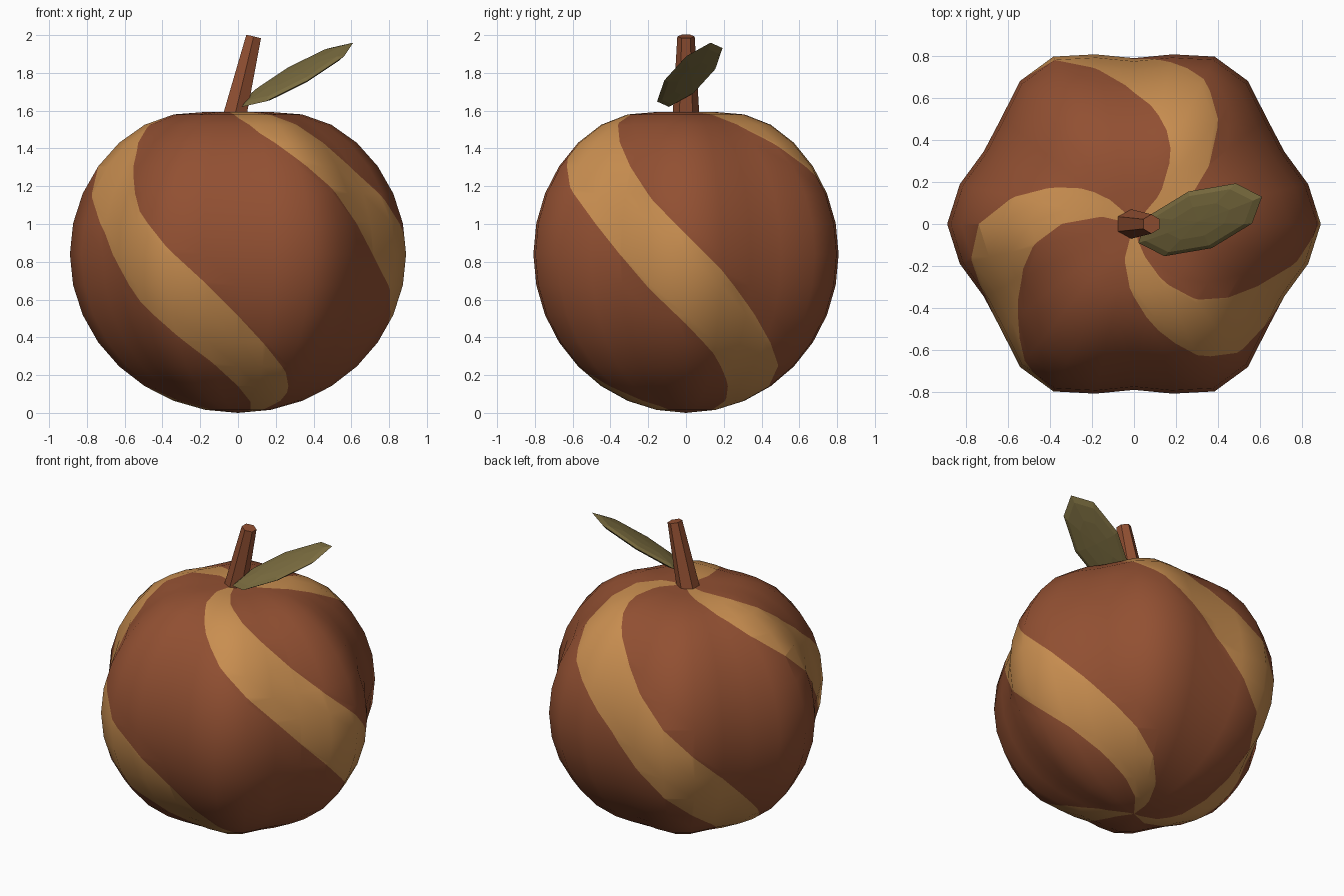
import bpy, bmesh, math
from mathutils import Vector, Matrix

if "Cube" in bpy.data.objects:
    bpy.data.objects.remove(bpy.data.objects["Cube"])

def material(name, rgb):
    m = bpy.data.materials.new(name)
    m.diffuse_color = (*rgb, 1)
    m.use_nodes = True
    m.node_tree.nodes["Principled BSDF"].inputs["Base Color"].default_value = m.diffuse_color
    return m

brown = material("reddish brown", (0.287, 0.080, 0.032))
tan = material("golden tan", (0.58, 0.270, 0.080))
olive = material("olive green", (0.195, 0.150, 0.050))

def finish(bm, name, mats):
    me = bpy.data.meshes.new(name)
    bm.to_mesh(me)
    bm.free()
    for m in mats:
        me.materials.append(m)
    ob = bpy.data.objects.new(name, me)
    bpy.context.collection.objects.link(ob)
    return ob

# Fruit body: six-lobed sphere with a shallow dimple on top
SEGS, RINGS = 28, 16
BAND_START, BAND_WIDTH = 213.8, 33.4

def corner(i, j):
    a = 2 * math.pi * i / SEGS
    lat = math.pi * (j / RINGS - 0.5)
    c = math.cos(lat)
    r = c * (0.84 + 0.05 * math.cos(6 * a))
    z = 0.84 + 0.84 * math.sin(lat)
    if lat > 0:
        z -= 0.09 * math.exp(-(c / 0.4) ** 2)
    return Vector((r * math.cos(a), r * math.sin(a), z))

def surface(deg, lat):
    u, v = deg / 360 * SEGS, (lat + 90) / 180 * RINGS
    i = max(0, min(SEGS - 1, math.floor(u)))
    j = max(0, min(RINGS - 1, math.floor(v)))
    low = corner(i, j).lerp(corner(i + 1, j), u - i)
    high = corner(i, j + 1).lerp(corner(i + 1, j + 1), u - i)
    return low.lerp(high, v - j)

bm = bmesh.new()
bmesh.ops.create_grid(bm, x_segments=SEGS, y_segments=RINGS, size=1)
for v in bm.verts:  # unrolled map: angle across, latitude up
    v.co = ((v.co.x + 1) * 180, v.co.y * 90, 0)

# Cut the three spiral stripes while the skin is flat
for k in range(-3, 3):
    for c in (BAND_START + 120 * k, BAND_START + BAND_WIDTH + 120 * k):
        bmesh.ops.bisect_plane(bm, geom=bm.verts[:] + bm.edges[:] + bm.faces[:],
                               dist=1e-3, plane_co=(c, 0, 0), plane_no=(1, 1, 0))
for f in bm.faces:
    p = f.calc_center_median()
    f.material_index = int((p.x + p.y - BAND_START) % 120 < BAND_WIDTH)
    f.smooth = True

# Roll the skin up
for v in bm.verts:
    v.co = surface(v.co.x, v.co.y)
bmesh.ops.remove_doubles(bm, verts=bm.verts[:], dist=2e-4)
finish(bm, "fruit_body", [brown, tan])

# Stem: tapered, leaning six-sided peg
base, top = Vector((-0.018, 0, 1.57)), Vector((0.083, 0, 1.993))
axis = top - base
bm = bmesh.new()
tilt = Matrix.Rotation(math.atan2(axis.x, axis.z), 4, 'Y')
bmesh.ops.create_cone(bm, cap_ends=True, segments=6, radius1=0.071, radius2=0.046,
                      depth=axis.length,
                      matrix=Matrix.Translation((base + top) / 2) @ tilt)
finish(bm, "stem", [brown])

# Leaf: flattened faceted ellipsoid
along, across = Vector((0.295, 0.11, 0.17)), Vector((-0.055, 0.135, 0.03))
thick = along.cross(across).normalized() * 0.026
m = Matrix((along, across, thick)).transposed().to_4x4()
bm = bmesh.new()
bmesh.ops.create_uvsphere(bm, u_segments=8, v_segments=6, radius=1,
                          matrix=Matrix.Translation((0.315, 0.02, 1.79)) @ m)
finish(bm, "leaf", [olive])
